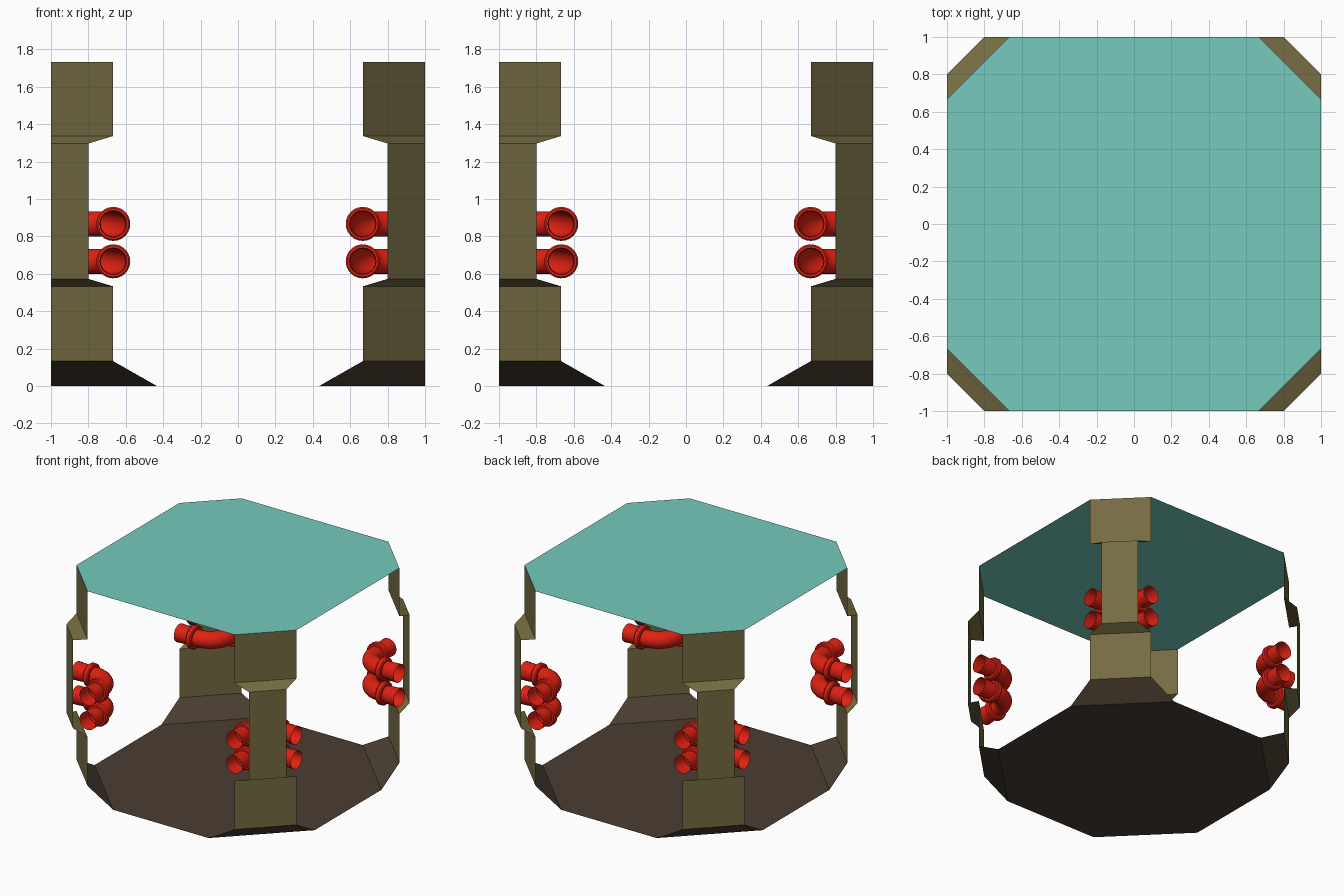
import bpy
from math import sin, cos, pi, radians
from mathutils import Vector, Matrix

if "Cube" in bpy.data.objects:
    bpy.data.objects.remove(bpy.data.objects["Cube"])


def material(name, rgb):
    m = bpy.data.materials.new(name)
    m.diffuse_color = (*rgb, 1)
    m.use_nodes = True
    m.node_tree.nodes["Principled BSDF"].inputs["Base Color"].default_value = m.diffuse_color
    return m


TEAL = material("teal", (0.18, 0.59, 0.51))
OLIVE = material("olive", (0.18, 0.15, 0.055))
BROWN = material("brown", (0.069, 0.048, 0.031))
RED = material("red", (0.75, 0.015, 0.006))


def make(name, verts, faces, mat, turn=0):
    me = bpy.data.meshes.new(name)
    me.from_pydata(verts, [], faces)
    me.transform(Matrix.Rotation(turn * pi / 2, 4, 'Z'))
    me.materials.append(mat)
    ob = bpy.data.objects.new(name, me)
    bpy.context.collection.objects.link(ob)
    return ob


def octagon(c, z):
    """Square of side 2 with its corners cut back to coordinate c."""
    pts = [(1, -c), (1, c), (c, 1), (-c, 1), (-1, c), (-1, -c), (-c, -1), (c, -1)]
    return [(x, y, z) for x, y in pts]


def corner_strip(name, profile, mat, turn):
    """Vertical sheet across one cut corner; profile = (cut, z) pairs."""
    verts = []
    for c, z in profile:
        verts += [(1, c, z), (c, 1, z)]
    faces = [(i, i + 1, i + 3, i + 2) for i in range(0, len(verts) - 2, 2)]
    return make(name, verts, faces, mat, turn)


# Floor and ceiling
make("floor", octagon(0.433, 0), [range(8)], BROWN)
make("ceiling", octagon(0.667, 1.733), [range(8)], TEAL)

SKIRT = [(0.433, 0), (0.667, 0.133)]
PILLAR = [(0.667, 0.133), (0.667, 0.533), (0.8, 0.573),
          (0.8, 1.297), (0.667, 1.337), (0.667, 1.733)]

# Pipe stations: distance out from the corner centre line, radius
P, R, RF, BEND = 0.667, 0.067, 0.091, 0.163
STUB = [(1.0, 0.073), (0.885, R), (0.885, RF - 0.008), (0.877, RF),
        (0.847, RF), (0.839, RF - 0.008), (0.839, R)]
SIDES, STEPS = 24, 12


def pipe(name, z, turn):
    """Open elbow pipe with a flange on each arm."""
    stations = [(Vector((d, P, z)), Vector((0, 1, 0)), r) for d, r in STUB]
    c = P + BEND
    for i in range(STEPS + 1):
        a = pi / 2 * i / STEPS
        out = Vector((sin(a), cos(a), 0))
        stations.append((Vector((c, c, z)) - out * BEND, out, R))
    stations += [(Vector((P, d, z)), Vector((1, 0, 0)), r) for d, r in reversed(STUB)]
    verts, faces = [], []
    for p, out, r in stations:
        for k in range(SIDES):
            t = 2 * pi * k / SIDES
            verts.append(p + out * (r * cos(t)) + Vector((0, 0, r * sin(t))))
    for s in range(len(stations) - 1):
        for k in range(SIDES):
            a, b = s * SIDES + k, s * SIDES + (k + 1) % SIDES
            faces.append((a, a + SIDES, b + SIDES, b))
    ob = make(name, verts, faces, RED, turn)
    bpy.ops.object.select_all(action='DESELECT')
    ob.select_set(True)
    bpy.context.view_layer.objects.active = ob
    bpy.ops.object.shade_smooth_by_angle(angle=radians(35))


# Four corners: sloped skirt, recessed pillar, two stacked pipes
for n in range(4):
    corner_strip(f"floor_skirt_{n + 1}", SKIRT, BROWN, n)
    corner_strip(f"pillar_{n + 1}", PILLAR, OLIVE, n)
    pipe(f"lower_pipe_{n + 1}", 0.667, n)
    pipe(f"upper_pipe_{n + 1}", 0.867, n)
